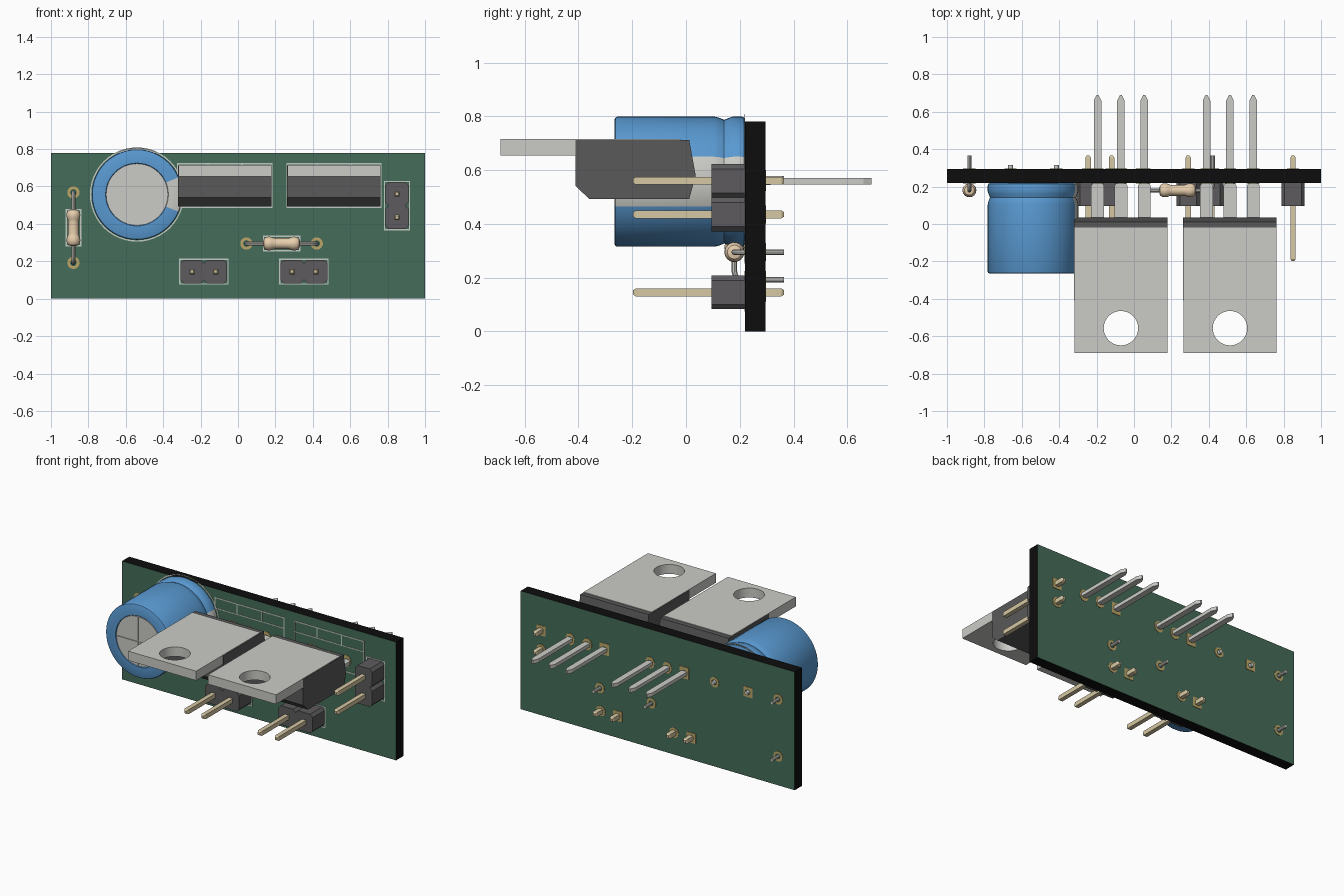
import bpy, bmesh
from math import sin, cos, pi, atan2
from mathutils import Vector

if "Cube" in bpy.data.objects:
    bpy.data.objects.remove(bpy.data.objects["Cube"])


def mat(name, r, g, b):
    m = bpy.data.materials.new(name)
    m.diffuse_color = (r, g, b, 1)
    m.use_nodes = True
    m.node_tree.nodes["Principled BSDF"].inputs["Base Color"].default_value = m.diffuse_color
    return m


GREEN = mat("board_green", 0.06, 0.15, 0.10)
BLACK = mat("edge_black", 0.004, 0.004, 0.004)
BLUE = mat("sleeve_blue", 0.10, 0.32, 0.64)
METAL = mat("metal", 0.60, 0.60, 0.57)
DARK = mat("moulded_dark", 0.10, 0.10, 0.10)
PLASTIC = mat("header_plastic", 0.11, 0.105, 0.11)
GOLD = mat("pin_gold", 0.68, 0.58, 0.37)
PAD = mat("pad_gold", 0.50, 0.38, 0.14)
BEIGE = mat("resistor_beige", 0.80, 0.62, 0.42)
SILK = mat("silkscreen", 0.55, 0.60, 0.55)

FRONT, BACK = 0.22, 0.295


def place(axis, u, v, t):
    return {"x": (t, u, v), "y": (u, t, v), "z": (u, v, t)}[axis]


def finish(name, bm, material, smooth=False):
    bmesh.ops.recalc_face_normals(bm, faces=bm.faces[:])
    me = bpy.data.meshes.new(name)
    bm.to_mesh(me)
    bm.free()
    me.materials.append(material)
    ob = bpy.data.objects.new(name, me)
    bpy.context.collection.objects.link(ob)
    if smooth:
        shade(ob)
    return ob


def shade(ob):
    bpy.ops.object.select_all(action="DESELECT")
    ob.select_set(True)
    bpy.context.view_layer.objects.active = ob
    bpy.ops.object.shade_smooth_by_angle(angle=0.6)


def plate(name, loops, axis, a, b, material, smooth=False):
    """Extrude an outline (further loops are holes) from a to b along axis."""
    bm = bmesh.new()
    edges, first = [], None
    for loop in loops:
        vs = [bm.verts.new(place(axis, u, v, a)) for u, v in loop]
        first = first or vs
        if len(loops) > 1:
            edges += [bm.edges.new((vs[i - 1], vs[i])) for i in range(len(vs))]
    if len(loops) > 1:
        bmesh.ops.triangle_fill(bm, use_beauty=True, edges=edges)
    else:
        bm.faces.new(first)
    res = bmesh.ops.extrude_face_region(bm, geom=bm.faces[:], use_keep_orig=True)
    moved = [g for g in res["geom"] if isinstance(g, bmesh.types.BMVert)]
    bmesh.ops.translate(bm, verts=moved, vec=Vector(place(axis, 0, 0, b - a)))
    return finish(name, bm, material, smooth)


def rect(u0, v0, u1, v1):
    return [(u0, v0), (u1, v0), (u1, v1), (u0, v1)]


def circle(u, v, r, n=24, stretch=1.0):
    return [(u + r * cos(2 * pi * i / n), v + r * stretch * sin(2 * pi * i / n)) for i in range(n)]


def lathe(name, profile, axis, u, v, material, n=24):
    """Revolve (radius, position) points round an axis through u, v."""
    bm = bmesh.new()
    rings = [[bm.verts.new(place(axis, p, q, t)) for p, q in circle(u, v, r, n)] for r, t in profile]
    for A, B in zip(rings, rings[1:]):
        for i in range(n):
            bm.faces.new((A[i - 1], A[i], B[i], B[i - 1]))
    bm.faces.new(rings[0])
    bm.faces.new(rings[-1])
    return finish(name, bm, material, True)


def tube(name, pts, radius, material):
    cu = bpy.data.curves.new(name, "CURVE")
    cu.dimensions = "3D"
    cu.bevel_depth, cu.bevel_resolution, cu.use_fill_caps = radius, 3, True
    sp = cu.splines.new("POLY")
    sp.points.add(len(pts) - 1)
    for p, co in zip(sp.points, pts):
        p.co = (*co, 1)
    cu.materials.append(material)
    ob = bpy.data.objects.new(name, cu)
    bpy.context.collection.objects.link(ob)
    bpy.ops.object.select_all(action="DESELECT")
    ob.select_set(True)
    bpy.context.view_layer.objects.active = ob
    bpy.ops.object.convert(target="MESH")
    shade(bpy.context.object)


def pad(name, x, z, square=False, stretch=1.0):
    r = 0.033
    outer = rect(x - r, z - r * stretch, x + r, z + r * stretch) if square else circle(x, z, r, 24, stretch)
    hole = circle(x, z, 0.018, 16)
    plate(name + "_pad_front", [outer, hole], "y", FRONT - 0.003, FRONT, PAD)
    plate(name + "_pad_back", [outer, hole], "y", BACK, BACK + 0.003, PAD)


def silk_box(name, x0, z0, x1, z1, w=0.007):
    plate(name, [rect(x0, z0, x1, z1), rect(x0 + w, z0 + w, x1 - w, z1 - w)],
          "y", FRONT - 0.002, FRONT, SILK)


# circuit board: green faces, black edges
board = plate("circuit_board", [rect(-1, 0, 1, 0.78)], "y", FRONT, BACK, GREEN)
board.data.materials.append(BLACK)
for f in board.data.polygons:
    f.material_index = 0 if abs(f.normal.y) > 0.5 else 1

# capacitor: blue can with grey stripe, vented end and two leads
CX, CZ = -0.54, 0.557
can = lathe("capacitor_can", [
    (0.165, -0.258), (0.168, -0.265), (0.233, -0.265), (0.239, -0.262), (0.242, -0.256),
    (0.242, 0.105), (0.238, 0.122), (0.230, 0.142), (0.238, 0.162), (0.242, 0.175),
    (0.242, 0.206), (0.239, 0.215), (0.230, FRONT)], "y", CX, CZ, BLUE, 48)
can.data.materials.append(METAL)
for f in can.data.polygons:
    c = f.center
    end = len(f.vertices) > 4
    stripe = not end and abs(atan2(c.z - CZ, c.x - CX)) < 0.4
    f.material_index = 1 if stripe or (end and c.y < 0) else 0
for k in range(4):
    a = k * pi / 2
    ox, oz = CX + 0.006 * cos(a + pi / 4), CZ + 0.006 * sin(a + pi / 4)
    sector = [(ox, oz)] + [(ox + 0.157 * cos(a + i * pi / 24), oz + 0.157 * sin(a + i * pi / 24))
                           for i in range(13)]
    plate(f"capacitor_vent_{k}", [sector], "y", -0.264, -0.25, METAL)
for i, x in enumerate((-0.66, -0.415)):
    lathe(f"capacitor_lead_{i}", [(0.013, 0.2), (0.013, 0.315)], "y", x, CZ, METAL, 16)
    pad(f"capacitor_{i}", x, CZ, i == 0)
plate("capacitor_outline", [circle(CX, CZ, 0.252, 48), circle(CX, CZ, 0.245, 48)],
      "y", FRONT - 0.002, FRONT, SILK)

# power transistors: moulded body, drilled metal tab, three stepped leads
for n, x in enumerate((-0.07, 0.513)):
    t = f"transistor_{n}"
    plate(t + "_body", [[(-0.41, 0.712), (0.012, 0.712), (0.036, 0.58), (0.012, 0.493),
                         (-0.36, 0.493), (-0.41, 0.54)]], "x", x - 0.25, x + 0.25, DARK)
    plate(t + "_tab", [rect(x - 0.248, -0.69, x + 0.248, -0.02), circle(x, -0.557, 0.092, 32)],
          "z", 0.654, 0.716, METAL, True)
    for i, dx in enumerate((-0.125, 0, 0.125)):
        half = [(0.034, 0.02), (0.034, 0.205), (0.02, 0.225), (0.02, 0.66), (0.005, 0.69)]
        lead = [(x + dx + w, y) for w, y in half] + [(x + dx - w, y) for w, y in reversed(half)]
        plate(f"{t}_lead_{i}", [lead], "z", 0.547, 0.571, METAL)
        pad(f"{t}_{i}", x + dx, 0.56, i == 0, 1.15)
    silk_box(t + "_outline", x - 0.255, 0.485, x + 0.255, 0.725)
    plate(t + "_tab_line", [rect(x - 0.25, 0.65, x + 0.25, 0.656)], "y", FRONT - 0.002, FRONT, SILK)
    for s in (-0.09, 0.09):
        plate(t + "_tick", [rect(x + s - 0.003, 0.653, x + s + 0.003, 0.72)],
              "y", FRONT - 0.002, FRONT, SILK)


# two-pin headers: chamfered blocks and square pins with tapered ends
def header_pin(name, x, z, square, vertical):
    h, c = 0.0625, 0.018
    l = h - c
    oct_ = [(-l, -h), (l, -h), (h, -l), (h, l), (l, h), (-l, h), (-h, l), (-h, -l)]
    plate(name + "_block", [[(x + u, z + v) for u, v in oct_]], "y", 0.095, FRONT, PLASTIC)
    # web joining neighbouring blocks
    if square:
        a, b = (0, -0.0625) if vertical else (0.0625, 0)
        w, d = (l, 0.015) if vertical else (0.015, l)
        plate(name + "_web", [rect(x + a - w, z + b - d, x + a + w, z + b + d)], "y", 0.098, 0.218, PLASTIC)
    bm = bmesh.new()
    rings = [[bm.verts.new((x + u, y, z + v)) for u, v in rect(-r, -r, r, r)]
             for r, y in ((0.008, -0.197), (0.0145, -0.187), (0.0145, 0.355), (0.008, 0.365))]
    for A, B in zip(rings, rings[1:]):
        for i in range(4):
            bm.faces.new((A[i - 1], A[i], B[i], B[i - 1]))
    bm.faces.new(rings[0])
    bm.faces.new(rings[-1])
    finish(name + "_pin", bm, GOLD)
    pad(name, x, z, square)


for name, x, z, vertical in (("input_header", -0.245, 0.145, False),
                             ("power_header", 0.29, 0.145, False),
                             ("output_header", 0.85, 0.56, True)):
    x2, z2 = (x, z - 0.125) if vertical else (x + 0.125, z)
    header_pin(name + "_a", x, z, True, vertical)
    header_pin(name + "_b", x2, z2, False, vertical)
    silk_box(name + "_outline", x - 0.07, z2 - 0.07, x2 + 0.07, z + 0.07)

# resistors: waisted body on a bent wire
for name, axis, mid, off in (("side_resistor", "z", 0.38, -0.88), ("middle_resistor", "x", 0.233, 0.295)):
    def pt(s, y):
        return (off, y, s) if axis == "z" else (s, y, off)
    ry = 0.18
    half = [(0.188, 0.365), (0.188, 0.21), (0.184, 0.195), (0.174, 0.184), (0.158, ry)]
    tube(name + "_wire", [pt(mid - s, y) for s, y in half] +
         [pt(mid + s, y) for s, y in reversed(half)], 0.011, METAL)
    prof = [(0.012, 0.098), (0.026, 0.094), (0.035, 0.082), (0.037, 0.068), (0.035, 0.052),
            (0.030, 0.042), (0.029, 0.03)]
    prof = [(r, mid - s) for r, s in prof] + [(r, mid + s) for r, s in reversed(prof)]
    u, v = (off, ry) if axis == "z" else (ry, off)
    lathe(name + "_body", prof, axis, u, v, BEIGE)
    for i, s in enumerate((-0.188, 0.188)):
        px, _, pz = pt(mid + s, 0)
        pad(f"{name}_{i}", px, pz)
    cx, _, cz = pt(mid, 0)
    wx, wz = (0.042, 0.1) if axis == "z" else (0.1, 0.042)
    silk_box(name + "_outline", cx - wx, cz - wz, cx + wx, cz + wz)
